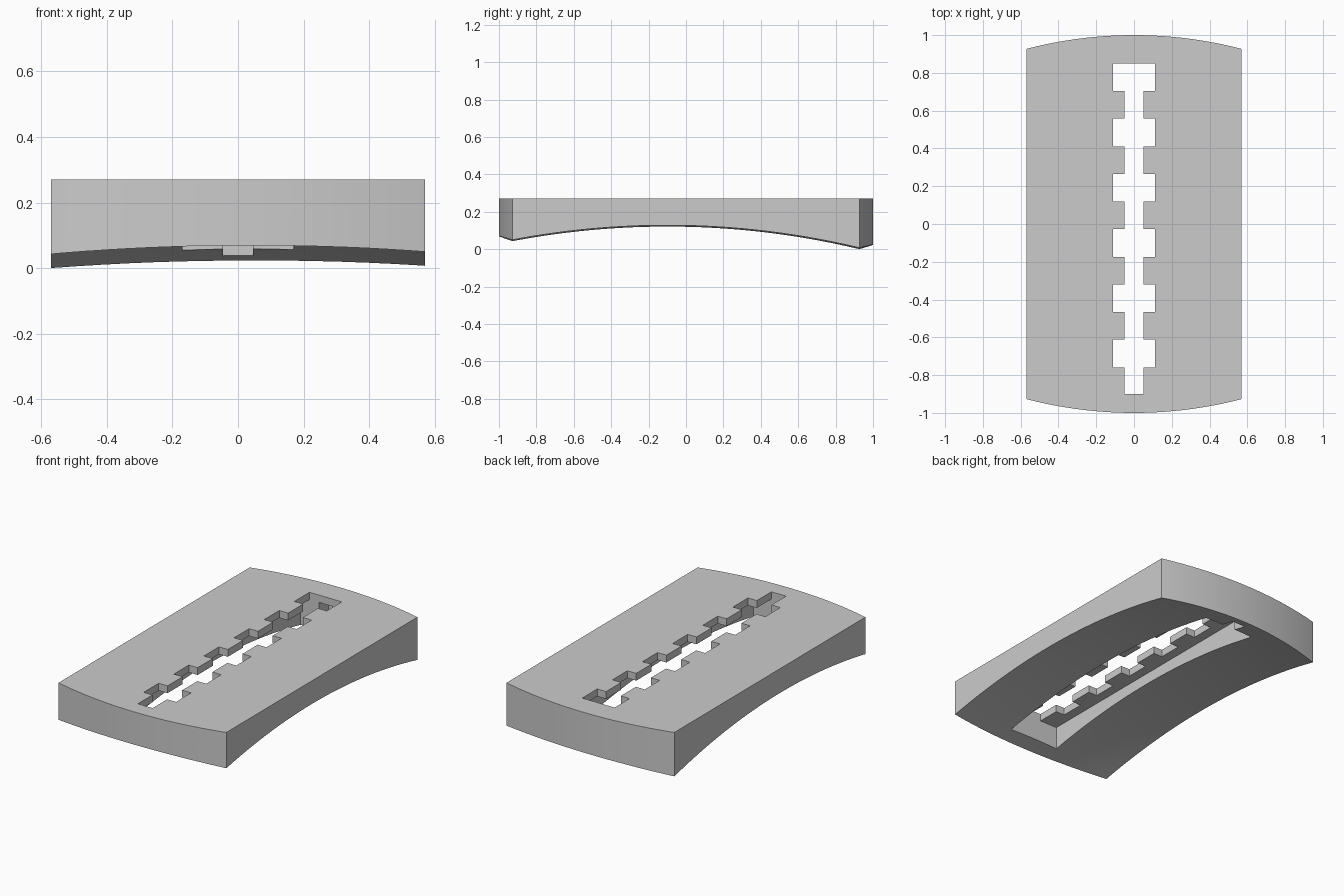
import bpy, bmesh, math

cube = bpy.data.objects.get("Cube")
if cube:
    bpy.data.objects.remove(cube, do_unlink=True)

grey = bpy.data.materials.new("plain grey")
grey.use_nodes = True
COLOUR = (0.6, 0.6, 0.6, 1)
grey.diffuse_color = COLOUR
grey.node_tree.nodes["Principled BSDF"].inputs["Base Color"].default_value = COLOUR

TOP = 0.27        # flat upper face
CEILING = 0.225   # roof of the channel below the toothed slot


def add_object(name, bm):
    bmesh.ops.recalc_face_normals(bm, faces=bm.faces)
    mesh = bpy.data.meshes.new(name)
    bm.to_mesh(mesh)
    bm.free()
    obj = bpy.data.objects.new(name, mesh)
    bpy.context.collection.objects.link(obj)
    mesh.materials.append(grey)
    return obj


def prism(name, outline, low, high):
    """Extrude a closed xy outline between two heights."""
    bm = bmesh.new()
    face = bm.faces.new([bm.verts.new((x, y, low)) for x, y in outline])
    top = bmesh.ops.extrude_face_region(bm, geom=[face])["geom"]
    verts = [v for v in top if isinstance(v, bmesh.types.BMVert)]
    bmesh.ops.translate(bm, vec=(0, 0, high - low), verts=verts)
    return add_object(name, bm)


def box(name, half, back, front, low, high):
    return prism(name, [(-half, front), (half, front), (half, back), (-half, back)], low, high)


def dome(name, x, y, peak, radius, reach, segments=96, rings=24):
    """Shallow spherical cap, closed well below the body."""
    bm = bmesh.new()
    profile = []
    for i in range(rings + 1):
        r = reach * i / rings
        profile.append((r, peak - radius + math.sqrt(radius ** 2 - r ** 2)))
    profile += [(reach, -0.5), (0, -0.5)]
    verts = [bm.verts.new((r, 0, z)) for r, z in profile]
    edges = [bm.edges.new(pair) for pair in zip(verts, verts[1:])]
    bmesh.ops.spin(bm, geom=verts + edges, cent=(0, 0, 0), axis=(0, 0, 1),
                   angle=math.tau, steps=segments)
    bmesh.ops.remove_doubles(bm, verts=bm.verts, dist=1e-4)
    bmesh.ops.translate(bm, vec=(x, y, 0), verts=bm.verts)
    return add_object(name, bm)


def cut(body, cutter):
    cutter.hide_render = True
    mod = body.modifiers.new("cut", "BOOLEAN")
    mod.operation, mod.solver, mod.object = "DIFFERENCE", "EXACT", cutter
    bpy.context.view_layer.objects.active = body
    bpy.ops.object.modifier_apply(modifier=mod.name)
    bpy.data.objects.remove(cutter, do_unlink=True)


# Slab with straight sides and bowed ends
HALF, SAG, STEPS = 0.57, 0.073, 32
bow = (HALF ** 2 + SAG ** 2) / (2 * SAG)
end = []
for i in range(STEPS + 1):
    x = HALF - 2 * HALF * i / STEPS
    end.append((x, 1 - bow + math.sqrt(bow ** 2 - x ** 2)))
slab = prism("curved_base_slab", end + [(-x, -y) for x, y in end], -0.1, TOP)

# Spherical hollow underneath
cut(slab, dome("hollow_cutter", 0.027, -0.1, 0.161, 4.47, 1.5))

# Wide channel below the slot, with a narrow recess at the back
cut(slab, box("channel_cutter", 0.17, 0.85, -0.9, -0.3, CEILING))
cut(slab, box("recess_cutter", 0.045, 0.94, 0.8, -0.3, CEILING))

# Toothed slot through the top
side = []
for i in range(6):
    start = 0.85 - 0.2925 * i
    stop = start - 0.146
    side += [(0.11, start), (0.11, stop), (0.05, stop), (0.05, stop - 0.1465)]
side[-1] = (0.05, -0.9)
outline = side + [(-x, y) for x, y in reversed(side)]
cut(slab, prism("slot_cutter", outline, 0.17, TOP + 0.1))

# Smooth the bowed ends and hollow, keep the cut edges crisp
bpy.ops.object.select_all(action="DESELECT")
slab.select_set(True)
bpy.context.view_layer.objects.active = slab
bpy.ops.object.shade_smooth_by_angle(angle=math.radians(30))
